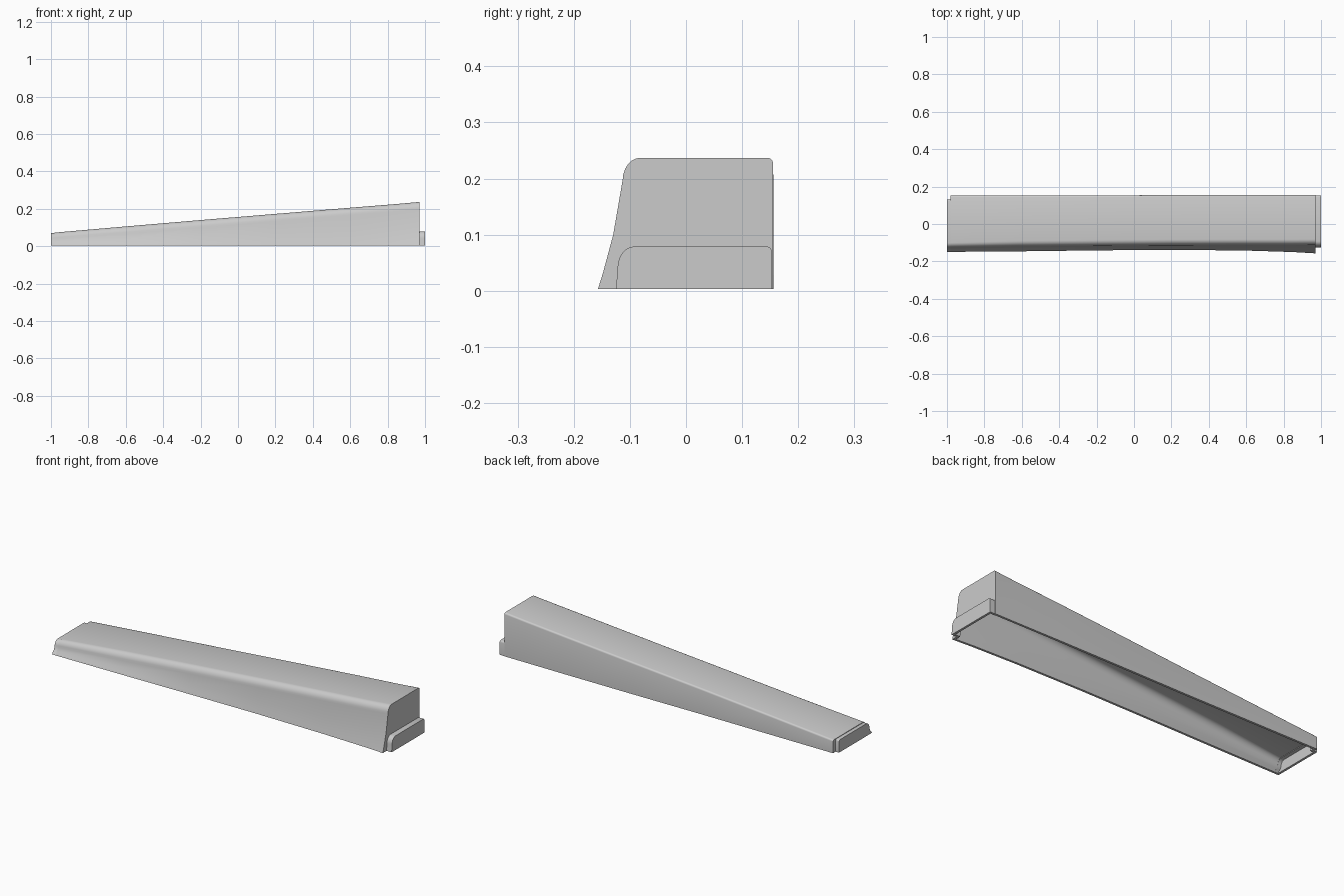
import bpy, math
from mathutils import Vector

if "Cube" in bpy.data.objects:
    bpy.data.objects.remove(bpy.data.objects["Cube"])

Z0 = 0.003   # bottom rim height
T = 0.012    # wall thickness


def section(front, top, back, shoulder, inset=0.0):
    """Open arch in (y, z): up the sloped front, over the top, down the back."""
    f, b, h, s = front + inset, back - inset, top - inset, shoulder + inset
    r = min(0.04, 0.5 * (h - Z0))
    pts = [(f, Z0), (f + 0.2 * (s - f), Z0 + 0.12 * (h - Z0)),
           (f + 0.62 * (s - f), Z0 + 0.5 * (h - r - Z0))]
    for i in range(7):                       # large rounded front shoulder
        a = math.pi / 2 * i / 6
        pts.append((s + 0.8 * r * (1 - math.cos(a)), h - r + r * math.sin(a)))
    q = 0.009
    for i in range(4):                       # small rounded back edge
        a = math.pi / 2 * i / 3
        pts.append((b - q + q * math.sin(a), h - q + q * math.cos(a)))
    pts.append((b, Z0))
    return pts


# Stations along the length: x, front y, top z, back y, shoulder y
body = [(-0.98, -0.149, 0.073, 0.152, -0.128),
        (-0.6, -0.146, 0.106, 0.152, -0.122),
        (-0.2, -0.141, 0.140, 0.152, -0.118),
        (0.2, -0.138, 0.173, 0.155, -0.115),
        (0.6, -0.142, 0.206, 0.156, -0.114),
        (0.85, -0.150, 0.226, 0.155, -0.114),
        (0.97, -0.157, 0.237, 0.155, -0.113)]
left_lip = (-0.149, 0.070, 0.130, -0.128)
right_tab = (-0.125, 0.079, 0.153, -0.122)

outer = [(-1.0, *left_lip), (-0.98, *left_lip)] + body \
    + [(0.97, *right_tab), (1.0, *right_tab)]
inner = [(-1.0 + T, *left_lip), (-0.98 + T, *left_lip)] \
    + [(-0.98 + T, *body[0][1:])] + body[1:-1] + [(0.97 - T, *body[-1][1:])] \
    + [(0.97 - T, *right_tab), (1.0 - T, *right_tab)]

verts, faces = [], []


def loft(stations, inset, flip):
    """Skin the stations, close both ends, return the vertex index rows."""
    rows = []
    for x, f, h, b, s in stations:
        start = len(verts)
        verts.extend(Vector((x, y, z)) for y, z in section(f, h, b, s, inset))
        rows.append(list(range(start, len(verts))))
    new = [rows[0][::-1], rows[-1][:]]
    for a, c in zip(rows, rows[1:]):
        for i in range(len(a) - 1):
            new.append([a[i], a[i + 1], c[i + 1], c[i]])
    faces.extend(f[::-1] if flip else f for f in new)
    return rows


# Hollow wedge: outer skin, inner skin and bottom rim
out_rows = loft(outer, 0.0, False)
in_rows = loft(inner, T, True)
for k in range(len(out_rows) - 1):
    for e in (0, -1):
        faces.append([out_rows[k][e], out_rows[k + 1][e],
                      in_rows[k + 1][e], in_rows[k][e]])
for k in (0, -1):
    faces.append([out_rows[k][0], out_rows[k][-1], in_rows[k][-1], in_rows[k][0]])

mesh = bpy.data.meshes.new("wedge_cover")
mesh.from_pydata(verts, [], faces)
cover = bpy.data.objects.new("wedge_cover", mesh)
bpy.context.collection.objects.link(cover)
bpy.context.view_layer.objects.active = cover
cover.select_set(True)
bpy.ops.object.mode_set(mode='EDIT')
bpy.ops.mesh.select_all(action='SELECT')
bpy.ops.mesh.normals_make_consistent(inside=False)
bpy.ops.object.mode_set(mode='OBJECT')
bpy.ops.object.shade_smooth_by_angle(angle=math.radians(35))
